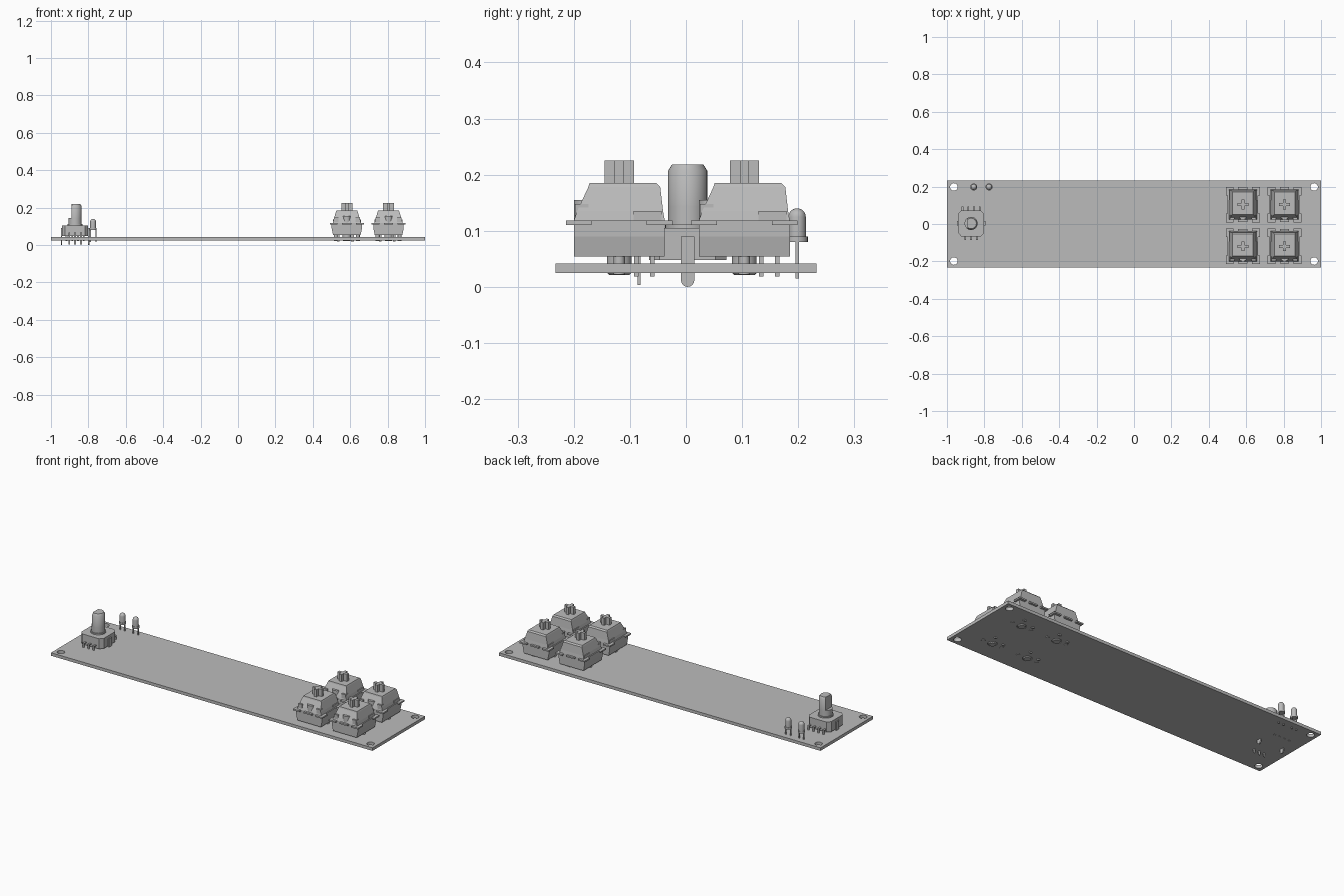
import bpy, bmesh, math
from mathutils import Matrix

old = bpy.data.objects.get("Cube")
if old:
    bpy.data.objects.remove(old, do_unlink=True)

grey = bpy.data.materials.new("plain_grey")
grey.use_nodes = True
grey.diffuse_color = (0.5, 0.5, 0.5, 1)
grey.node_tree.nodes["Principled BSDF"].inputs["Base Color"].default_value = (0.5, 0.5, 0.5, 1)


def finish(name, bm, smooth=False):
    bmesh.ops.recalc_face_normals(bm, faces=bm.faces)
    mesh = bpy.data.meshes.new(name)
    bm.to_mesh(mesh)
    bm.free()
    mesh.materials.append(grey)
    ob = bpy.data.objects.new(name, mesh)
    bpy.context.collection.objects.link(ob)
    if smooth:
        bpy.ops.object.select_all(action="DESELECT")
        ob.select_set(True)
        bpy.context.view_layer.objects.active = ob
        bpy.ops.object.shade_smooth_by_angle(angle=math.radians(35))
    return ob


def add_loft(bm, rings):
    """Stack closed rings of points and cap both ends."""
    loops = [[bm.verts.new(p) for p in ring] for ring in rings]
    n = len(loops[0])
    for a, b in zip(loops, loops[1:]):
        for i in range(n):
            j = (i + 1) % n
            bm.faces.new((a[i], a[j], b[j], b[i]))
    bm.faces.new(loops[0])
    bm.faces.new(loops[-1])


def rect(x0, x1, y0, y1, z):
    return [(x0, y0, z), (x1, y0, z), (x1, y1, z), (x0, y1, z)]


def add_box(bm, x, y, w, d, z0, z1):
    add_loft(bm, [rect(x - w / 2, x + w / 2, y - d / 2, y + d / 2, z) for z in (z0, z1)])


def add_lathe(bm, x, y, profile, sides=24, flat=None):
    """Round part from (radius, z) pairs; flat clips the -x side."""
    rings = []
    for r, z in profile:
        ring = []
        for i in range(sides):
            a = 2 * math.pi * i / sides
            px = r * math.cos(a)
            ring.append((x + (max(px, flat) if flat else px), y + r * math.sin(a), z))
        rings.append(ring)
    add_loft(bm, rings)


# Circuit board with drilled holes
BOTTOM, TOP = 0.025, 0.042
SWITCHES = [(x, y) for x in (0.582, 0.805) for y in (-0.119, 0.104)]
bm = bmesh.new()
add_box(bm, 0, 0, 2, 0.466, BOTTOM, TOP)
board = finish("circuit_board", bm)

bm = bmesh.new()
for x in (-0.963, 0.963):
    for y in (-0.198, 0.198):
        add_lathe(bm, x, y, [(0.02, 0), (0.02, 0.1)], 32)
for x, y in SWITCHES:
    add_lathe(bm, x, y, [(0.0245, 0), (0.0245, 0.1)])
cutter = finish("hole_cutter", bm)
cutter.hide_render = True
cutter.hide_viewport = True
cut = board.modifiers.new("holes", "BOOLEAN")
cut.object = cutter
cut.solver = "EXACT"


# Key switch parts, built once around the origin
def build_switch():
    parts = []

    bm = bmesh.new()
    add_loft(bm, [rect(-w, w, -0.081, 0.081, z)
                  for w, z in ((0.074, 0.054), (0.081, 0.09), (0.081, 0.118))])
    parts.append(finish("switch_lower_housing", bm))

    # Clip rim: end strips and corner lugs
    bm = bmesh.new()
    for s in (-1, 1):
        add_box(bm, 0, s * 0.087, 0.05, 0.012, 0.11, 0.118)
        for t in (-1, 1):
            add_box(bm, s * 0.07, t * 0.085, 0.042, 0.02, 0.11, 0.118)
            add_box(bm, s * 0.084, t * 0.072, 0.014, 0.046, 0.11, 0.118)
    parts.append(finish("switch_rim", bm))

    # Tapered cover, steep at the back and sloped at the front
    bm = bmesh.new()
    add_loft(bm, [rect(-w, w, f, b, z) for w, f, b, z in (
        (0.075, -0.081, 0.081, 0.118), (0.071, -0.075, 0.078, 0.135),
        (0.058, -0.055, 0.073, 0.178), (0.055, -0.053, 0.066, 0.185))])
    parts.append(finish("switch_cover", bm))

    # Stepped shoulders at the back corners and lamp seat at the front
    bm = bmesh.new()
    for s in (-1, 1):
        add_box(bm, s * 0.064, 0.05, 0.022, 0.05, 0.118, 0.135)
        add_box(bm, s * 0.057, -0.067, 0.024, 0.024, 0.118, 0.148)
    add_lathe(bm, 0, -0.06, [(0.021, 0.118), (0.021, 0.155)], 20)
    parts.append(finish("switch_shoulders", bm, True))

    # Stem: collar and cross
    bm = bmesh.new()
    add_box(bm, 0, 0, 0.058, 0.016, 0.18, 0.225)
    add_box(bm, 0, 0, 0.016, 0.052, 0.18, 0.225)
    parts.append(finish("switch_stem", bm))

    # Locating post, pegs, standoffs and contacts
    bm = bmesh.new()
    add_lathe(bm, 0, 0, [(0.018, 0.021), (0.022, 0.025), (0.022, 0.056)])
    for s in (-1, 1):
        add_lathe(bm, s * 0.059, 0, [(0.01, 0.022), (0.01, 0.056)], 16)
    for x, y in ((-0.045, 0.03), (0.03, 0.059)):
        add_box(bm, x, y, 0.014, 0.008, 0.018, 0.056)
    parts.append(finish("switch_feet", bm, True))
    return parts


master = build_switch()
for i, (x, y) in enumerate(SWITCHES):
    for part in master:
        ob = part
        if i:
            ob = part.copy()
            bpy.context.collection.objects.link(ob)
        ob.location = (x, y, 0)

# Rotary encoder
EX, EY = -0.871, 0.003
bm = bmesh.new()
outline = []
for sx, sy in ((1, 1), (-1, 1), (-1, -1), (1, -1)):
    corner = [(0.07, 0.05), (0.053, 0.069)]
    for px, py in (corner if sx * sy > 0 else corner[::-1]):
        outline.append((EX + sx * px, EY + sy * py))
add_loft(bm, [[(px, py, z) for px, py in outline] for z in (0.048, 0.105)])
finish("encoder_body", bm)

bm = bmesh.new()
add_lathe(bm, EX, EY, [(0.04, 0.1), (0.04, 0.112), (0.035, 0.112), (0.035, 0.145)], 32)
finish("encoder_bushing", bm, True)

bm = bmesh.new()
add_lathe(bm, EX, EY, [(0.035, 0.14), (0.035, 0.207), (0.028, 0.218)], 32, -0.018)
finish("encoder_shaft", bm, True)

# Round-ended mounting tabs on both sides
bm = bmesh.new()
for s in (-1, 1):
    shape = [(0.012, 0.09), (-0.012, 0.09)]
    shape += [(-0.012 * math.cos(a), 0.012 - 0.012 * math.sin(a))
              for a in [math.pi * k / 8 for k in range(9)]]
    add_loft(bm, [[(EX + s * px, EY + v, z) for v, z in shape] for px in (0.069, 0.076)])
finish("encoder_tabs", bm)

# Solder pins: three at the front, four at the back
bm = bmesh.new()
for count, side, low in ((3, -1, 0.003), (4, 1, 0.022)):
    for k in range(count):
        x = EX + (k - (count - 1) / 2) * 0.031
        add_box(bm, x, EY + side * 0.087, 0.01, 0.005, low, 0.065)
        add_box(bm, x, EY + side * 0.077, 0.01, 0.025, 0.06, 0.066)
finish("encoder_pins", bm)

# Indicator lamps with two leads each
for n, x in enumerate((-0.857, -0.775)):
    bm = bmesh.new()
    profile = [(0.019, 0.08), (0.019, 0.09), (0.0155, 0.09)]
    profile += [(0.0155 * math.cos(a), 0.1245 + 0.0155 * math.sin(a))
                for a in [math.radians(15 * k) for k in range(6)]]
    add_lathe(bm, x, 0.198, profile)
    finish("lamp_%d" % (n + 1), bm, True)
    bm = bmesh.new()
    for s in (-1, 1):
        add_box(bm, x + s * 0.0148, 0.198, 0.006, 0.006, 0.015, 0.082)
    finish("lamp_leads_%d" % (n + 1), bm)
